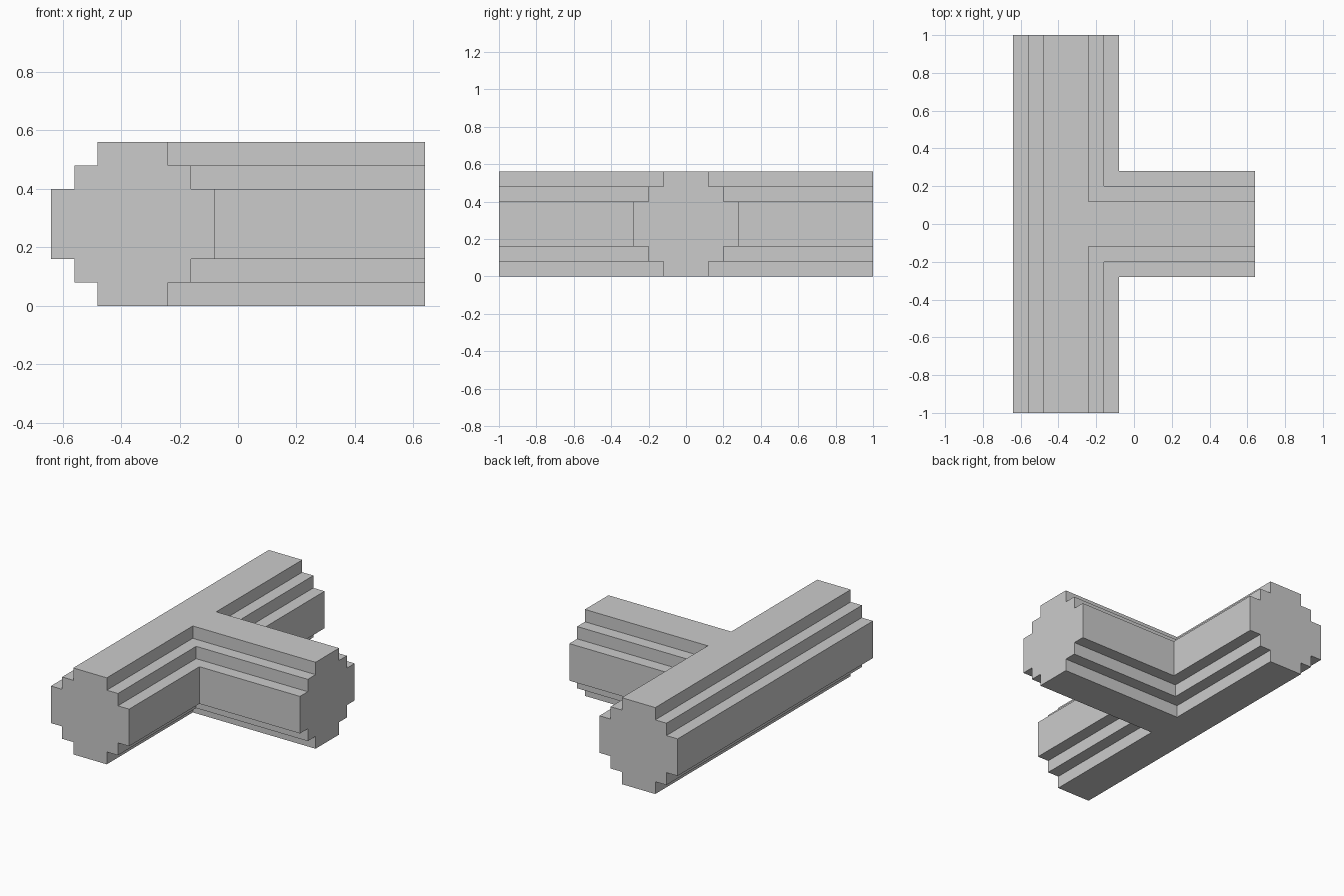
import bpy
import bmesh

if "Cube" in bpy.data.objects:
    bpy.data.objects.remove(bpy.data.objects["Cube"])

CX = -0.36      # centre line of the long bar
# stepped cross-section, bottom to top: (half width, height)
PROFILE = [(0.12, 0.0), (0.12, 0.08), (0.20, 0.08), (0.20, 0.16), (0.28, 0.16),
           (0.28, 0.40), (0.20, 0.40), (0.20, 0.48), (0.12, 0.48), (0.12, 0.56)]
END_EDGES = (0, 3, 6)   # outline edges lying on the three flat ends


def tee_outline(w):
    """T-shaped plan outline for a given half width."""
    return [(CX - w, -1), (CX + w, -1), (CX + w, -w), (0.64, -w),
            (0.64, w), (CX + w, w), (CX + w, 1), (CX - w, 1)]


bm = bmesh.new()
loops = [[bm.verts.new((x, y, z)) for x, y in tee_outline(w)] for w, z in PROFILE]

# stepped sides, mitred at the inner corners
for low, high in zip(loops, loops[1:]):
    for i in range(8):
        if i not in END_EDGES:
            j = (i + 1) % 8
            bm.faces.new((low[i], low[j], high[j], high[i]))

# flat ends
for i in END_EDGES:
    bm.faces.new([l[i] for l in loops] + [l[i + 1] for l in reversed(loops)])

# underside and top
bm.faces.new(list(reversed(loops[0])))
bm.faces.new(loops[-1])

bmesh.ops.recalc_face_normals(bm, faces=bm.faces[:])
mesh = bpy.data.meshes.new("tee_pipe")
bm.to_mesh(mesh)
bm.free()
bpy.context.collection.objects.link(bpy.data.objects.new("tee_pipe", mesh))
